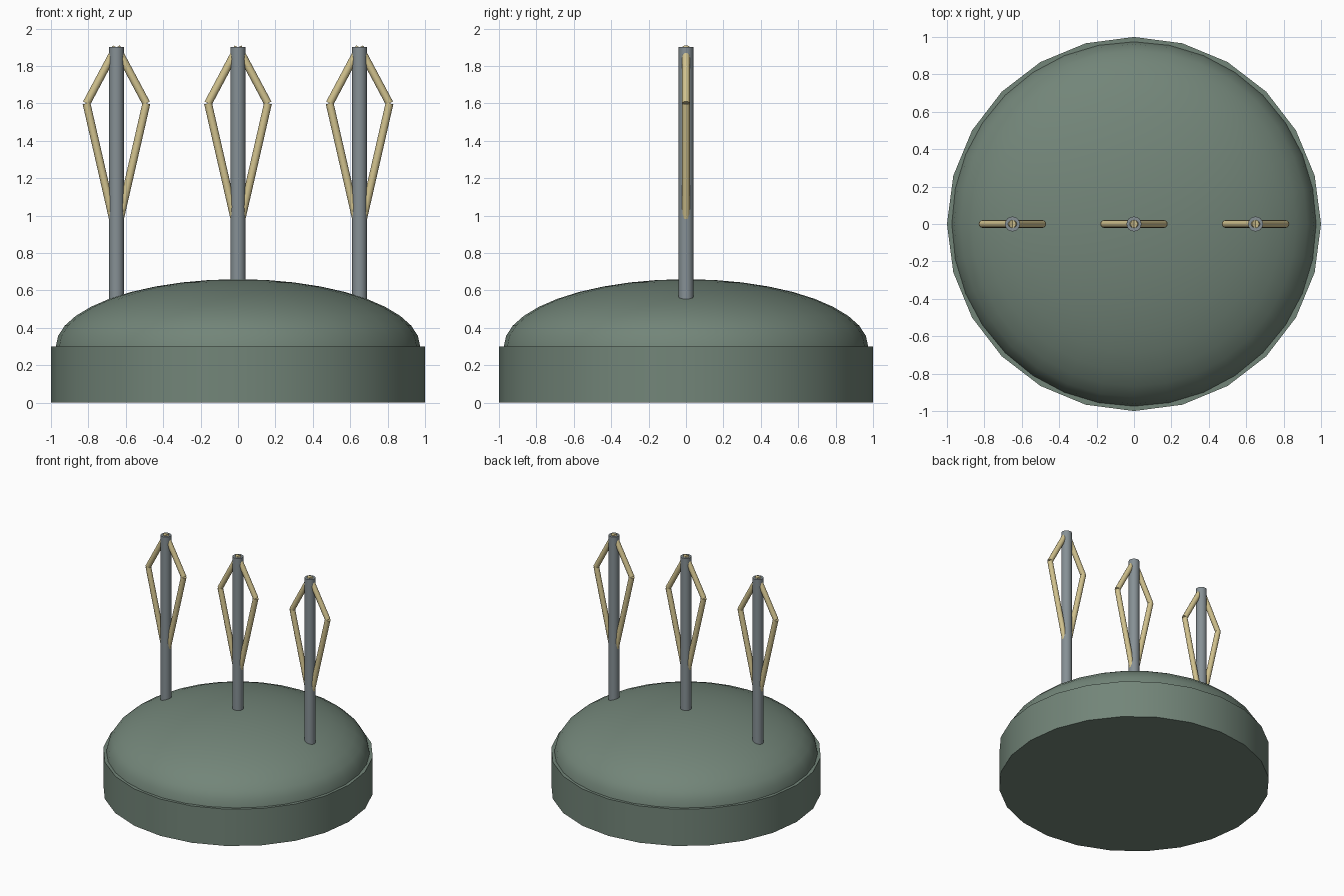
import bpy, bmesh, math
from mathutils import Vector

if "Cube" in bpy.data.objects:
    bpy.data.objects.remove(bpy.data.objects["Cube"])


def material(name, rgb):
    m = bpy.data.materials.new(name)
    m.diffuse_color = (*rgb, 1)
    m.use_nodes = True
    m.node_tree.nodes["Principled BSDF"].inputs["Base Color"].default_value = m.diffuse_color
    return m


GREEN = material("grey_green", (0.17, 0.235, 0.19))
STEEL = material("steel_grey", (0.24, 0.28, 0.30))
CREAM = material("cream", (0.64, 0.54, 0.27))


def smooth(ob, mat):
    ob.data.materials.append(mat)
    bpy.ops.object.select_all(action='DESELECT')
    ob.select_set(True)
    bpy.context.view_layer.objects.active = ob
    bpy.ops.object.shade_smooth_by_angle(angle=math.radians(35))


def rod(name, a, b, radius, sides, mat):
    """Capped cylinder running from point a to point b."""
    a, b = Vector(a), Vector(b)
    d = b - a
    bpy.ops.mesh.primitive_cylinder_add(vertices=sides, radius=radius,
                                        depth=d.length, location=(a + b) / 2)
    ob = bpy.context.object
    ob.name = name
    ob.rotation_euler = d.to_track_quat('Z', 'Y').to_euler()
    smooth(ob, mat)


# Round base drum
rod("base_drum", (0, 0, 0), (0, 0, 0.3), 1.0, 24, GREEN)

# Flattened dome: upper half of a squashed sphere
bpy.ops.mesh.primitive_uv_sphere_add(segments=32, ring_count=20, radius=1)
dome = bpy.context.object
dome.name = "dome"
bm = bmesh.new()
bm.from_mesh(dome.data)
bmesh.ops.delete(bm, geom=[v for v in bm.verts if v.co.z < -0.01], context='VERTS')
for v in bm.verts:
    v.co = (v.co.x * 0.974, v.co.y * 0.974, 0.3 + v.co.z * 0.36)
bm.to_mesh(dome.data)
bm.free()
smooth(dome, GREEN)

# Three poles, each with a kite-shaped pair of bent struts
for label, x in (("left", -0.65), ("middle", 0), ("right", 0.65)):
    rod(f"{label}_pole", (x, 0, 0.5), (x, 0, 1.9), 0.04, 16, STEEL)
    for side, s in (("left", -1), ("right", 1)):
        elbow = (x + s * 0.16, 0, 1.6)
        rod(f"{label}_pole_upper_strut_{side}", elbow, (x, 0, 1.9), 0.021, 12, CREAM)
        rod(f"{label}_pole_lower_strut_{side}", (x, 0, 0.9), elbow, 0.021, 12, CREAM)
